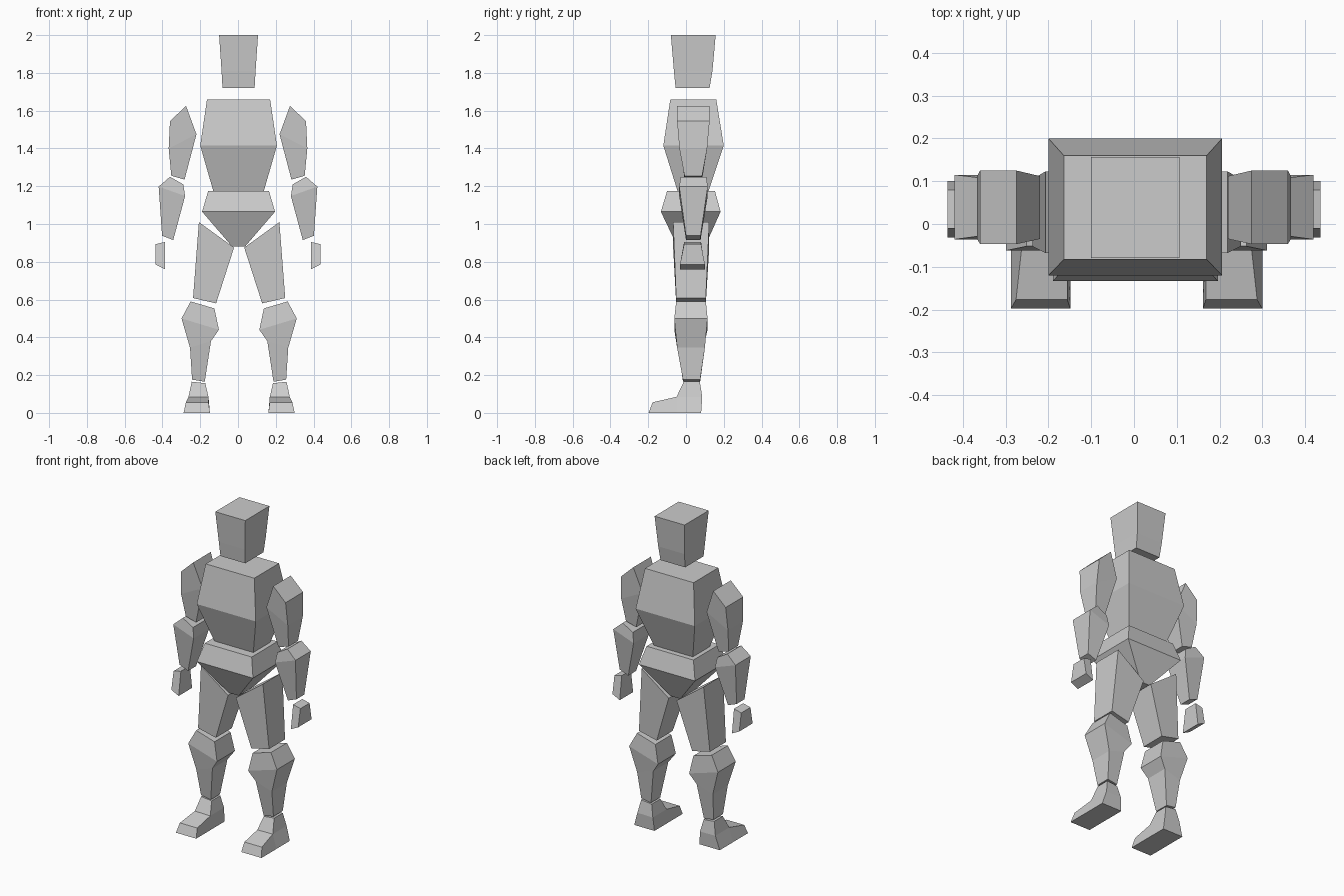
import bpy, bmesh

if "Cube" in bpy.data.objects:
    bpy.data.objects.remove(bpy.data.objects["Cube"])


def loft(name, rings, origin_x=0.0, mirror=False, toe=None):
    """Four-sided loft; ring = (x_in, z_in, x_out, z_out, y_front, y_back)."""
    bm = bmesh.new()
    loops = []
    for xi, zi, xo, zo, y0, y1 in rings:
        loops.append([bm.verts.new(c) for c in
                      ((xi, y0, zi), (xo, y0, zo), (xo, y1, zo), (xi, y1, zi))])
    front = None
    for a, b in zip(loops, loops[1:]):
        for i in range(4):
            j = (i + 1) % 4
            f = bm.faces.new((a[i], a[j], b[j], b[i]))
            if i == 0:
                front = f
    bm.faces.new(loops[0])
    bm.faces.new(loops[-1])
    # pull the lowest front face forward
    if toe:
        y_top, y_bottom, z_top = toe
        face = bmesh.ops.extrude_discrete_faces(bm, faces=[front])["faces"][0]
        for v in face.verts:
            if v.co.z > 0.03:
                v.co.y, v.co.z = y_top, z_top
                v.co.x += 0.014 if v.co.x > 0.22 else 0.0
            else:
                v.co.y = y_bottom
    bmesh.ops.recalc_face_normals(bm, faces=bm.faces)
    me = bpy.data.meshes.new(name)
    bm.to_mesh(me)
    bm.free()
    ob = bpy.data.objects.new(name, me)
    bpy.context.collection.objects.link(ob)
    ob.location.x = origin_x
    if mirror:
        ob.modifiers.new("Mirror", "MIRROR").use_mirror_merge = False
    return ob


def block(name, levels, origin_x=0.003):
    """Symmetric central part; level = (z, half_width, y_front, y_back)."""
    return loft(name, [(-w, z, w, z, y0, y1) for z, w, y0, y1 in levels], origin_x)


# central body
block("head", [(2.0, .103, -.08, .157), (1.81, .09, -.064, .14), (1.72, .085, -.055, .125)])
block("chest", [(1.66, .167, -.083, .16), (1.415, .203, -.12, .2), (1.175, .134, -.045, .12)])
block("pelvis", [(1.175, .161, -.1, .153), (1.065, .193, -.133, .183), (.88, .034, -.045, .1)])

# arms
loft("upper_arms", [(.275, 1.625, .36, 1.545, -.047, .125),
                    (.22, 1.475, .367, 1.4, -.035, .112),
                    (.283, 1.235, .353, 1.255, -.008, .085)], mirror=True)
loft("forearms", [(.29, 1.21, .36, 1.25, -.028, .108),
                  (.28, 1.148, .42, 1.198, -.036, .115),
                  (.343, .915, .402, .938, 0, .077)], mirror=True)
loft("hands", [(.386, .905, .436, .893, -.01, .08),
               (.386, .76, .436, .785, -.032, .1)], mirror=True)

# legs
LEG_X = 0.006
loft("thighs", [(.027, .875, .213, 1.01, -.068, .123),
                (.122, .58, .244, .608, -.052, .105)], LEG_X, True)
loft("shins", [(.131, .553, .257, .59, -.052, .105),
               (.107, .44, .305, .5, -.062, .114),
               (.149, .38, .26, .345, -.047, .1),
               (.182, .165, .249, .176, -.016, .075)], LEG_X, True)
loft("feet", [(.179, .157, .251, .165, -.012, .073),
              (.162, .083, .268, .085, -.05, .086),
              (.155, 0, .294, 0, -.05, .08)], LEG_X, True, toe=(-.177, -.198, .056))
